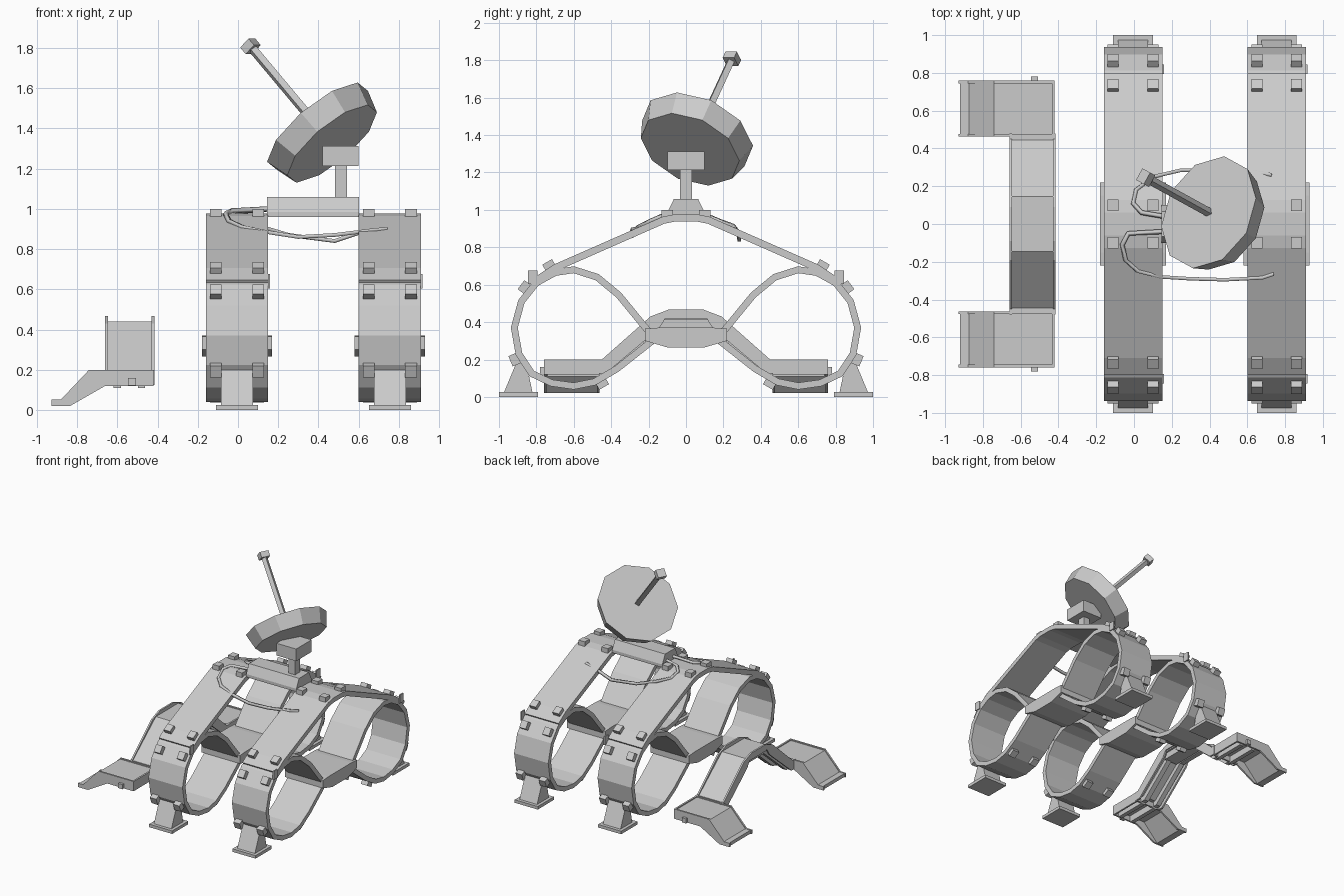
import bpy, bmesh, math
from mathutils import Vector, Matrix

if "Cube" in bpy.data.objects:
    bpy.data.objects.remove(bpy.data.objects["Cube"])

grey = bpy.data.materials.new("light_grey")
grey.diffuse_color = (0.6, 0.6, 0.6, 1)
grey.use_nodes = True
grey.node_tree.nodes["Principled BSDF"].inputs["Base Color"].default_value = grey.diffuse_color


def finish(name, bm):
    bmesh.ops.recalc_face_normals(bm, faces=bm.faces)
    me = bpy.data.meshes.new(name)
    bm.to_mesh(me)
    bm.free()
    me.materials.append(grey)
    ob = bpy.data.objects.new(name, me)
    bpy.context.collection.objects.link(ob)
    return ob


def place(axis, t, p):
    return (t, p[0], p[1]) if axis == 'x' else (p[0], t, p[1])


def prism(name, prof, axis, lo, hi):
    """Closed profile extruded along x or y."""
    bm = bmesh.new()
    a = [bm.verts.new(place(axis, lo, p)) for p in prof]
    b = [bm.verts.new(place(axis, hi, p)) for p in prof]
    bm.faces.new(a)
    bm.faces.new(b[::-1])
    for i in range(len(a)):
        j = (i + 1) % len(a)
        bm.faces.new((a[i], a[j], b[j], b[i]))
    return finish(name, bm)


def strip(name, path, thick, axis, lo, hi, closed=False):
    """Bent flat band following a path, mitred at the bends."""
    pts = [Vector(p) for p in path]
    n = len(pts)
    bm = bmesh.new()
    rings = []
    for i, p in enumerate(pts):
        prev = pts[i - 1] if (i or closed) else None
        nxt = pts[(i + 1) % n] if (i < n - 1 or closed) else None
        d1 = (p - prev).normalized() if prev is not None else (nxt - p).normalized()
        d2 = (nxt - p).normalized() if nxt is not None else d1
        nor = Vector((-d1.y - d2.y, d1.x + d2.x)).normalized()
        k = thick / 2 / max(0.6, nor.dot(Vector((-d1.y, d1.x))))
        u, v = p + nor * k, p - nor * k
        rings.append([bm.verts.new(place(axis, t, q))
                      for t, q in ((lo, u), (hi, u), (hi, v), (lo, v))])
    for i in range(n if closed else n - 1):
        r, s = rings[i], rings[(i + 1) % n]
        for k in range(4):
            bm.faces.new((r[k], r[(k + 1) % 4], s[(k + 1) % 4], s[k]))
    if not closed:
        bm.faces.new(rings[0])
        bm.faces.new(rings[-1][::-1])
    return finish(name, bm)


def box(name, c, size, rot=Matrix()):
    bm = bmesh.new()
    bmesh.ops.create_cube(bm, size=1, matrix=Matrix.Translation(c) @ rot @ Matrix.Diagonal((*size, 1)))
    return finish(name, bm)


def cone(name, a, b, ra, rb, sides):
    a, b = Vector(a), Vector(b)
    bm = bmesh.new()
    m = Matrix.Translation((a + b) / 2) @ (b - a).to_track_quat('Z', 'Y').to_matrix().to_4x4()
    bmesh.ops.create_cone(bm, cap_ends=True, segments=sides, radius1=ra, radius2=rb,
                          depth=(b - a).length, matrix=m)
    return finish(name, bm)


def mir(prof, s):
    return [(p[0] * s, p[1]) for p in prof]


# Two tracks: looped bands, crown, saddle, bolts, feet
LOOP = [(0.2, 0.35), (0.36, 0.545), (0.475, 0.64), (0.6, 0.68), (0.7, 0.665), (0.8, 0.61),
        (0.88, 0.51), (0.918, 0.37), (0.893, 0.23), (0.825, 0.125), (0.72, 0.075),
        (0.6, 0.058), (0.49, 0.08), (0.37, 0.15), (0.18, 0.3)]
CROWN = [(-0.79, 0.63), (-0.7, 0.69), (-0.12, 0.945), (-0.06, 0.957),
         (0.06, 0.957), (0.12, 0.945), (0.7, 0.69), (0.79, 0.63)]
SADDLE = [(-0.22, 0.365), (-0.22, 0.3), (-0.1, 0.265), (0.1, 0.265), (0.22, 0.3),
          (0.22, 0.365), (0.15, 0.37), (-0.15, 0.37)]
BOLTS = [(0.1, 0.975, 0, 1), (0.73, 0.7, 0.5, 0.85), (0.862, 0.585, 0.8, 0.6),
         (0.915, 0.2, 0.92, -0.38), (0.45, 0.075, -0.5, -0.87)]
FOOT = [(0.975, 0.02), (0.82, 0.02), (0.845, 0.14), (0.9, 0.2)]
for tag, cx in (("left", -0.005), ("right", 0.755)):
    lo, hi = cx - 0.155, cx + 0.155
    strip(tag + "_crown_band", CROWN, 0.038, 'x', lo, hi)
    prism(tag + "_saddle", SADDLE, 'x', cx - 0.175, cx + 0.175)
    for s in (-1, 1):
        strip(tag + "_loop_band", mir(LOOP, s), 0.036, 'x', lo, hi, True)
        prism(tag + "_foot", mir(FOOT, s), 'x', cx - 0.08, cx + 0.08)
        box(tag + "_foot_plate", (cx, s * 0.895, 0.0125), (0.21, 0.21, 0.025))
        box(tag + "_side_catch", (hi + 0.003, s * 0.82, 0.64), (0.01, 0.05, 0.07))
        for y, z, ny, nz in BOLTS:
            rot = Matrix.Rotation(math.atan2(-ny * s, nz), 4, 'X')
            for dx in (-0.105, 0.105):
                box(tag + "_bolt", (cx + dx, s * y, z), (0.058, 0.06, 0.05), rot)

# Dish mount between the tracks
prism("mount_plate", [(-0.1, 0.96), (0.1, 0.96), (0.1, 0.985), (0.065, 1.058),
                      (-0.065, 1.058), (-0.1, 0.985)], 'x', 0.145, 0.602)
box("mount_post", (0.512, 0, 1.14), (0.06, 0.065, 0.2))
box("mount_head", (0.51, 0, 1.262), (0.18, 0.2, 0.1))

# Tilted dish with feed rod
axis = Vector((-0.605, 0.333, 0.722)).normalized()
face = Vector((0.395, 0.062, 1.41))
tip = face + axis * 0.55
cone("dish", face - axis * 0.12, face, 0.28, 0.315, 10)
cone("feed_rod", face - axis * 0.02, tip, 0.024, 0.024, 4)
box("feed_tip", tip, (0.07, 0.065, 0.045), axis.to_track_quat('Z', 'Y').to_matrix().to_4x4())


# Loose cables
def cable(name, pts):
    cu = bpy.data.curves.new(name, 'CURVE')
    cu.dimensions = '3D'
    cu.bevel_depth = 0.013
    cu.bevel_resolution = 0
    cu.use_fill_caps = True
    sp = cu.splines.new('POLY')
    sp.points.add(len(pts) - 1)
    for q, p in zip(sp.points, pts):
        q.co = (*p, 1)
    cu.materials.append(grey)
    bpy.context.collection.objects.link(bpy.data.objects.new(name, cu))


cable("back_cable", [(0.16, 0.04, 1.0), (0.04, 0.06, 0.99), (-0.005, 0.11, 0.97), (0.01, 0.18, 0.94),
                     (0.1, 0.25, 0.915), (0.25, 0.285, 0.87), (0.48, 0.285, 0.84),
                     (0.6, 0.28, 0.88), (0.73, 0.26, 0.9)])
cable("front_cable", [(0.16, -0.04, 1.0), (-0.03, -0.05, 0.99), (-0.062, -0.11, 0.975),
                      (-0.045, -0.19, 0.94), (0.02, -0.25, 0.91), (0.14, -0.28, 0.885),
                      (0.3, -0.29, 0.86), (0.48, -0.295, 0.87), (0.68, -0.285, 0.895),
                      (0.74, -0.265, 0.9)])

# Ramp: raised middle span
SPAN = [(-0.47, 0.178), (-0.44, 0.178), (-0.14, 0.425), (0.14, 0.425), (0.44, 0.178), (0.47, 0.178)]
strip("ramp_span_deck", SPAN, 0.03, 'x', -0.655, -0.425)
half = [(0.48, 0.2), (0.45, 0.2), (0.19, 0.43), (0.09, 0.468)]
under = [(0.11, 0.42), (0.145, 0.365), (0.43, 0.125), (0.48, 0.125)]
RAIL = half + mir(half[::-1], -1) + mir(under[::-1], -1) + under
for x in (-0.66, -0.43):
    prism("ramp_span_rail", RAIL, 'x', x, x + 0.014)
for x in (-0.6, -0.48):
    strip("ramp_span_beam", [(p[0] * 0.97, p[1] - 0.035) for p in SPAN], 0.04, 'x', x - 0.02, x + 0.02)
prism("ramp_span_brace", [(-0.15, 0.36), (0.15, 0.36), (0.12, 0.42), (-0.12, 0.42)], 'x', -0.56, -0.44)

# Ramp: landings that slope down to the ground at both ends
LANDING = [(-0.42, 0.178), (-0.735, 0.178), (-0.868, 0.036), (-0.92, 0.036)]
SIDE = [(-0.42, 0.2), (-0.74, 0.2), (-0.88, 0.052), (-0.928, 0.052), (-0.928, 0.02),
        (-0.835, 0.02), (-0.66, 0.12), (-0.42, 0.12)]
for s in (-1, 1):
    y0, y1 = sorted((s * 0.475, s * 0.75))
    strip("ramp_landing_deck", LANDING, 0.028, 'y', y0, y1)
    for y in (0.47, 0.752):
        prism("ramp_landing_rail", SIDE, 'y', s * y - 0.007, s * y + 0.007)
    box("ramp_landing_end_rail", (-0.427, s * 0.61, 0.16), (0.014, 0.28, 0.08))
    for x in (-0.6, -0.48):
        box("ramp_landing_beam", (x, s * 0.6, 0.14), (0.035, 0.28, 0.06))
    box("ramp_knob", (-0.527, s * 0.765, 0.14), (0.038, 0.03, 0.038))
